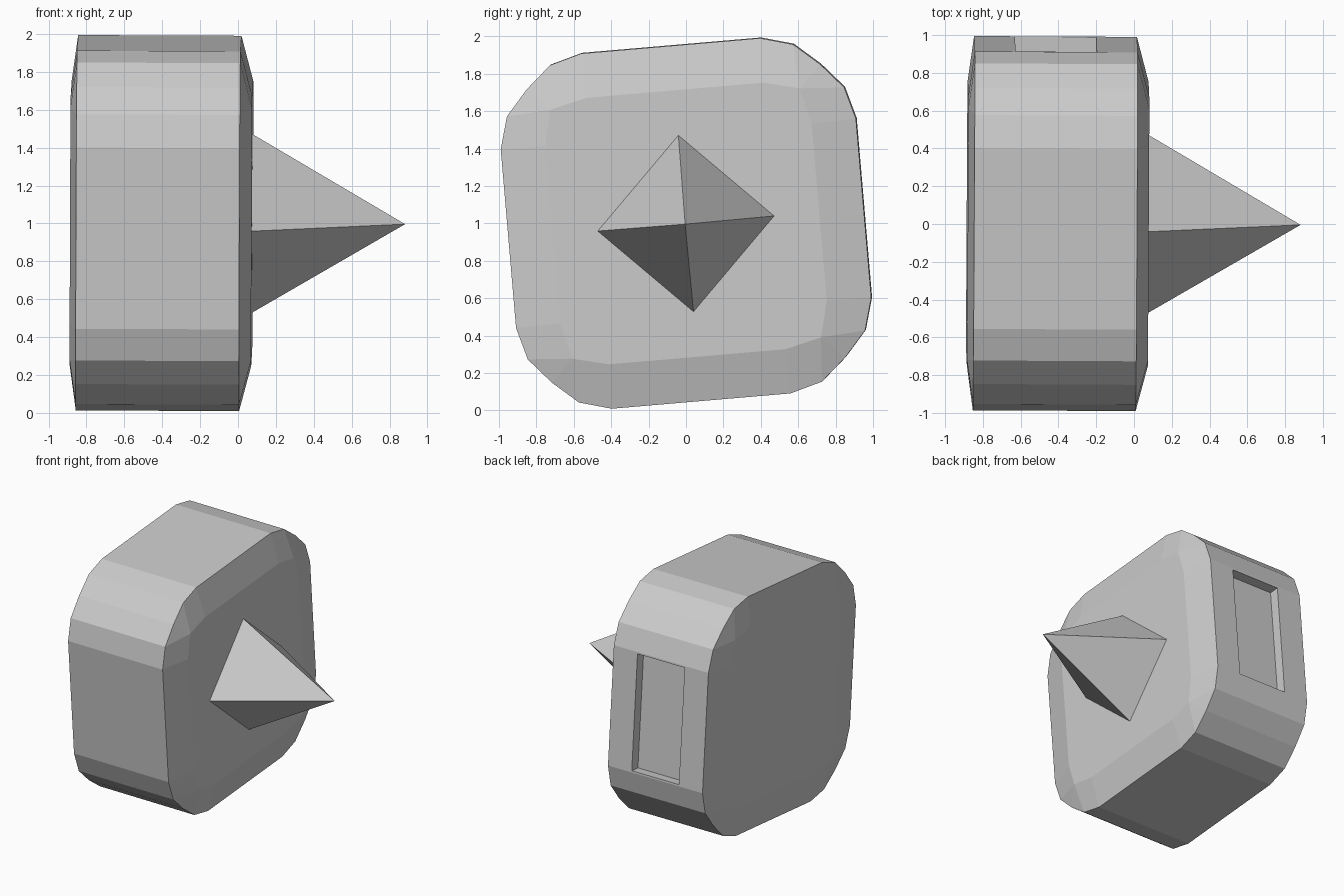
import bpy
import bmesh
from math import radians
from mathutils import Euler, Matrix

cube = bpy.data.objects.get("Cube")
if cube:
    bpy.data.objects.remove(cube, do_unlink=True)

grey = bpy.data.materials.new("plain grey")
grey.use_nodes = True
grey.diffuse_color = (0.6, 0.6, 0.6, 1)
grey.node_tree.nodes["Principled BSDF"].inputs["Base Color"].default_value = (0.6, 0.6, 0.6, 1)

# Whole model leans slightly about its spike axis
LEAN = Matrix.Translation((0, 0, 1)) @ Euler(
    (radians(4.9), radians(0.25), radians(-0.3))).to_matrix().to_4x4()


def finish(bm, name):
    bmesh.ops.recalc_face_normals(bm, faces=bm.faces)
    bm.transform(LEAN)
    mesh = bpy.data.meshes.new(name)
    bm.to_mesh(mesh)
    bm.free()
    mesh.materials.append(grey)
    obj = bpy.data.objects.new(name, mesh)
    bpy.context.collection.objects.link(obj)
    return obj


def four_corners(points):
    """Repeat one corner's (y, z) points by quarter turns."""
    ring = []
    for _ in range(4):
        ring += points
        points = [(-z, y) for y, z in points]
    return ring


# Block: rounded square loops stacked along x, with shallow domed ends
outer = four_corners([(0.953, 0.48), (0.905, 0.652), (0.787, 0.787), (0.652, 0.905), (0.48, 0.953)])
inner = four_corners([(0.715, 0.475)] + [(0.668, 0.668)] * 3 + [(0.475, 0.715)])
bm = bmesh.new()
loops = [[bm.verts.new((x, y, z)) for y, z in ring]
         for x, ring in ((-0.883, inner), (-0.85, outer), (0.012, outer), (0.075, inner))]
count = len(outer)
for a, b in zip(loops, loops[1:]):
    for i in range(count):
        j = (i + 1) % count
        bm.faces.new((a[i], a[j], b[j], b[i]))
bm.faces.new(loops[0])
bm.faces.new(loops[-1])
bmesh.ops.remove_doubles(bm, verts=bm.verts, dist=0.0001)
bmesh.ops.recalc_face_normals(bm, faces=bm.faces)

# Recessed panel on the rear side
rear = max(bm.faces, key=lambda f: f.calc_center_median().y)
centre_x = rear.calc_center_median().x
bmesh.ops.inset_individual(bm, faces=[rear], thickness=0.02)
for v in rear.verts:
    v.co.x = centre_x + (0.215 if v.co.x > centre_x else -0.215)
floor = bmesh.ops.extrude_discrete_faces(bm, faces=[rear])["faces"][0]
bmesh.ops.translate(bm, verts=floor.verts, vec=(0, -0.08, 0))
finish(bm, "block")

# Four-sided spike
bm = bmesh.new()
base = [bm.verts.new((0.07, y, z)) for y, z in four_corners([(0.476, 0)])]
tip = bm.verts.new((0.882, 0, 0))
bm.faces.new(base)
for i in range(4):
    bm.faces.new((base[i], base[(i + 1) % 4], tip))
finish(bm, "spike")
